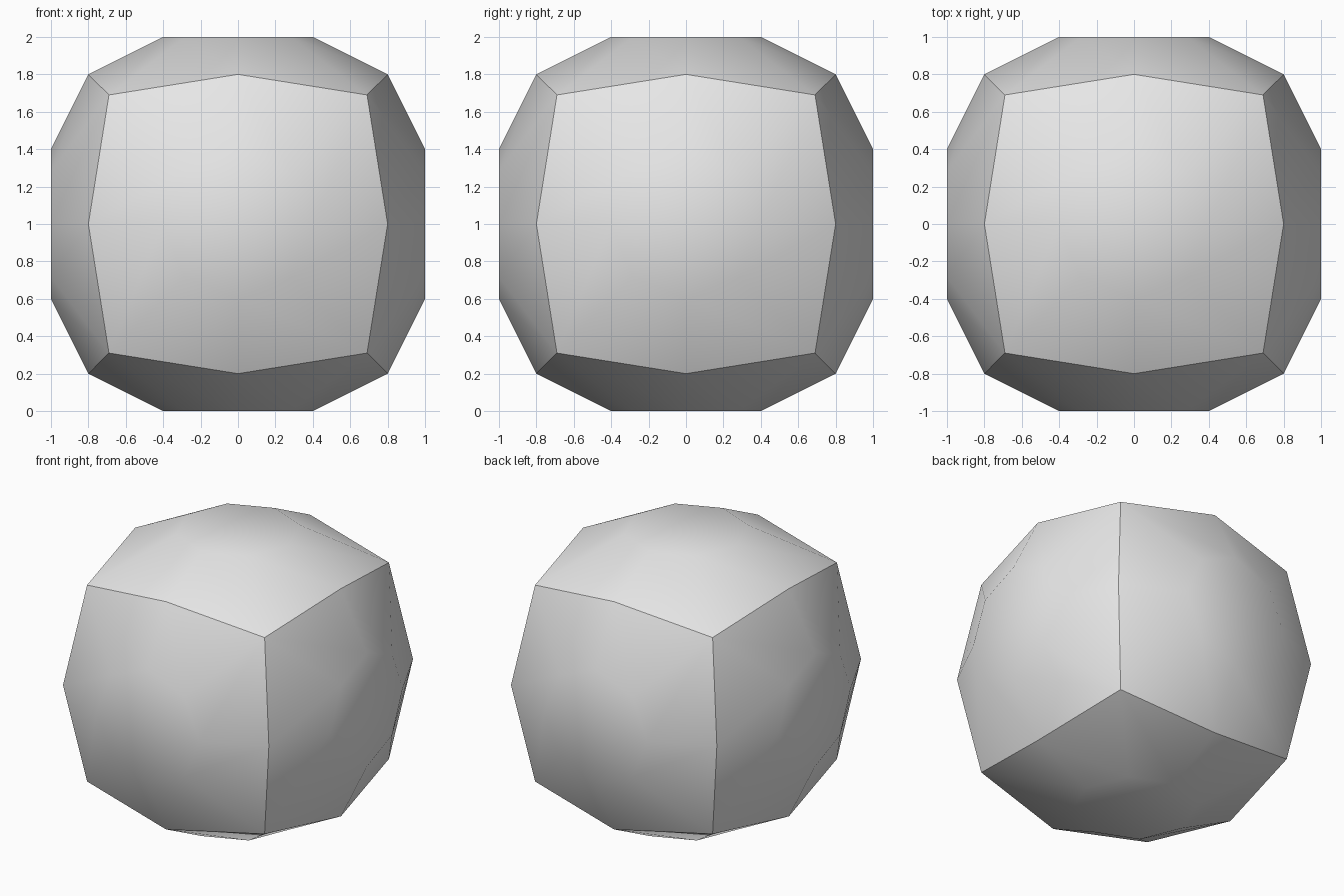
import bpy
import bmesh
from math import cos, sin, pi, radians
from mathutils import Matrix, Vector

cube = bpy.data.objects.get("Cube")
if cube:
    bpy.data.objects.remove(cube, do_unlink=True)

CORNER = 0.69     # distance of each corner along every axis
EDGE = 0.8        # distance of each edge midpoint along two axes
FLAT = 0.4        # radius of the flat octagon in each panel

grey = bpy.data.materials.new("light_grey")
grey.use_nodes = True
grey.diffuse_color = (0.8, 0.8, 0.8, 1)
grey.node_tree.nodes["Principled BSDF"].inputs["Base Color"].default_value = (0.8, 0.8, 0.8, 1)


def add_panel(bm, turn):
    """One bulging side: a flat octagon with eight quads sloping to the rim."""
    ring, rim = [], []
    for k in range(8):
        a = k * pi / 4
        reach, height = (CORNER * 2 ** 0.5, CORNER) if k % 2 else (EDGE, EDGE)
        ring.append(bm.verts.new(turn @ Vector((FLAT * cos(a), FLAT * sin(a), 1))))
        rim.append(bm.verts.new(turn @ Vector((reach * cos(a), reach * sin(a), height))))
    bm.faces.new(ring)
    for k in range(8):
        n = (k + 1) % 8
        bm.faces.new((ring[k], rim[k], rim[n], ring[n]))


# Rounded block: the same panel turned to all six sides
bm = bmesh.new()
for axis, angle in (("X", 0), ("X", 90), ("X", 180), ("X", 270), ("Y", 90), ("Y", -90)):
    add_panel(bm, Matrix.Rotation(radians(angle), 3, axis))
bmesh.ops.remove_doubles(bm, verts=bm.verts, dist=0.001)
bmesh.ops.recalc_face_normals(bm, faces=bm.faces)
mesh = bpy.data.meshes.new("rounded_block")
bm.to_mesh(mesh)
bm.free()
mesh.materials.append(grey)

block = bpy.data.objects.new("rounded_block", mesh)
block.location.z = 1
bpy.context.collection.objects.link(block)

# Smooth panels, crisp seams between them
bpy.ops.object.select_all(action="DESELECT")
block.select_set(True)
bpy.context.view_layer.objects.active = block
bpy.ops.object.shade_smooth_by_angle(angle=radians(30))
